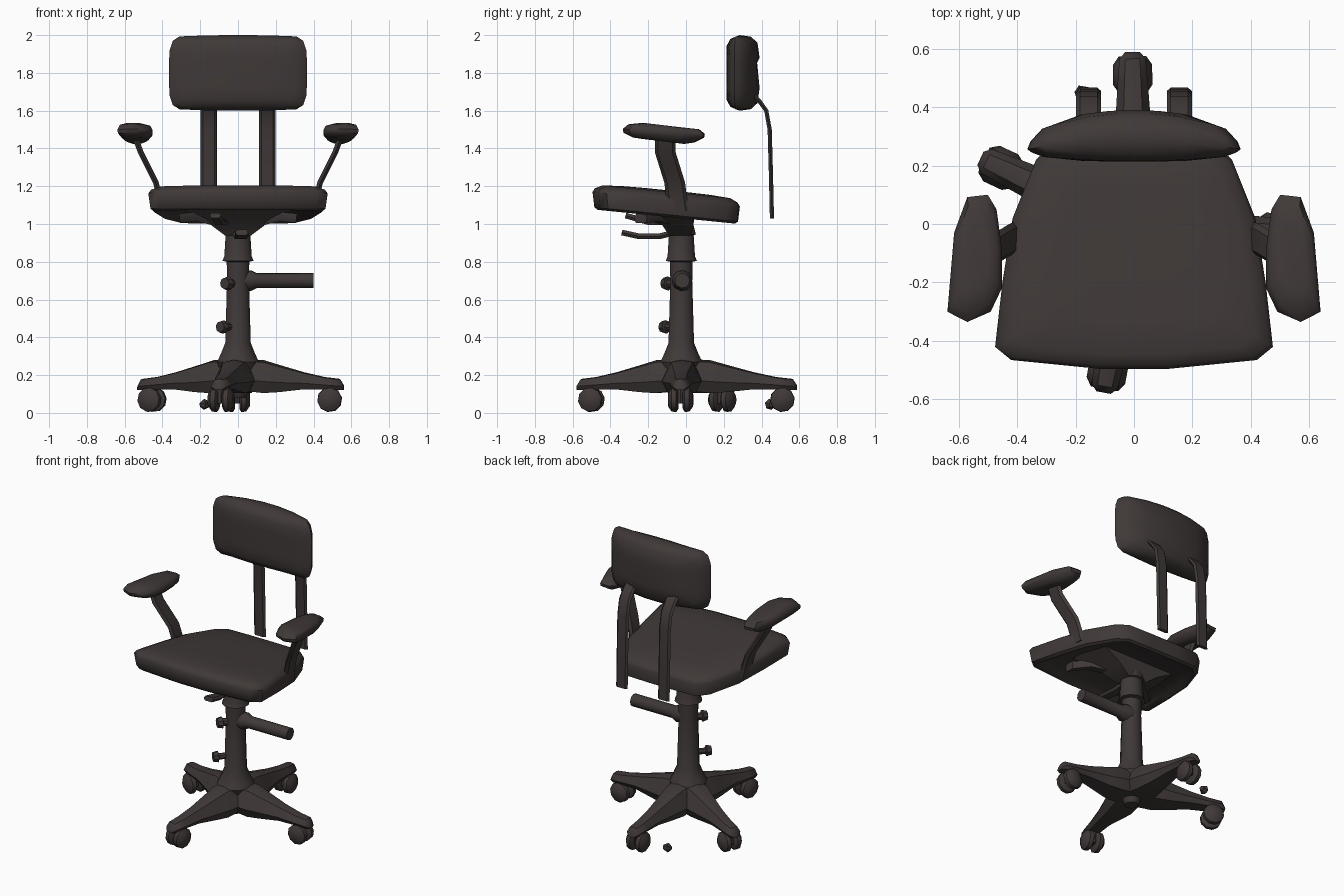
import bpy, bmesh, math
from mathutils import Vector

cube = bpy.data.objects.get("Cube")
if cube:
    bpy.data.objects.remove(cube, do_unlink=True)

COLOR = (0.05, 0.041, 0.039, 1)
charcoal = bpy.data.materials.new("charcoal")
charcoal.use_nodes = True
charcoal.diffuse_color = COLOR
bsdf = next(n for n in charcoal.node_tree.nodes if n.type == 'BSDF_PRINCIPLED')
bsdf.inputs["Base Color"].default_value = COLOR


def loft(name, rings, angle=40):
    """Skin a list of equal-length point rings and cap both ends."""
    bm = bmesh.new()
    loops = [[bm.verts.new(p) for p in ring] for ring in rings]
    n = len(loops[0])
    for a, b in zip(loops, loops[1:]):
        for i in range(n):
            j = (i + 1) % n
            bm.faces.new((a[i], a[j], b[j], b[i]))
    bm.faces.new(loops[0][::-1])
    bm.faces.new(loops[-1])
    bmesh.ops.recalc_face_normals(bm, faces=bm.faces)
    mesh = bpy.data.meshes.new(name)
    bm.to_mesh(mesh)
    bm.free()
    mesh.materials.append(charcoal)
    obj = bpy.data.objects.new(name, mesh)
    bpy.context.collection.objects.link(obj)
    bpy.ops.object.select_all(action='DESELECT')
    obj.select_set(True)
    bpy.context.view_layer.objects.active = obj
    bpy.ops.object.shade_smooth_by_angle(angle=math.radians(angle))
    return obj


def tube(name, start, axis, profile, sides=12):
    """Round part: profile is (distance along axis, radius) pairs."""
    axis = Vector(axis).normalized()
    u = axis.orthogonal().normalized()
    v = axis.cross(u)
    turns = [2 * math.pi * i / sides for i in range(sides)]
    return loft(name, [[Vector(start) + axis * d + (u * math.cos(t) + v * math.sin(t)) * r
                        for t in turns] for d, r in profile])


def strip(name, path, wide, width, thick):
    """Flat bar swept along a path, wide being its width direction."""
    pts = [Vector(p) for p in path]
    wide = Vector(wide)
    rings = []
    for i, p in enumerate(pts):
        tangent = pts[min(i + 1, len(pts) - 1)] - pts[max(i - 1, 0)]
        n = tangent.cross(wide).normalized() * thick / 2
        w = wide * width / 2
        rings.append([p - w * 0.7 - n, p + w * 0.7 - n, p + w, p + w * 0.7 + n,
                      p - w * 0.7 + n, p - w])
    return loft(name, rings)


# Seat cushion: trapezoid outline, tilted down to the back, recessed below
half = [(0.12, -0.495), (0.42, -0.465), (0.475, -0.42), (0.45, -0.2), (0.415, 0.02),
        (0.335, 0.22), (0.27, 0.28), (0.1, 0.285)]
outline = half + [(-x, y) for x, y in reversed(half)]


def seat_ring(scale, z):
    return [(x * scale, (y + 0.1) * scale - 0.1,
             z - 0.1 * ((y + 0.1) * scale + 0.35)) for x, y in outline]


loft("seat", [seat_ring(s, z) for s, z in (
    (0.78, 1.11), (0.86, 1.09), (0.93, 1.073), (0.975, 1.085), (1, 1.165),
    (0.97, 1.185), (0.87, 1.205), (0.6, 1.212), (0.25, 1.214))], 50)

# Backrest: rounded rectangle, bowed at the rear
quarter = [(0.365, 0.06), (0.362, 0.12), (0.345, 0.17), (0.31, 0.193), (0.18, 0.198), (0.06, 0.2)]
corner = quarter + [(-x, z) for x, z in reversed(quarter)]
corner += [(-x, -z) for x, z in corner]


def back_ring(scale, inset, y, bow):
    return [(x * scale, y - bow * (x * scale) ** 2, 1.8 + z * inset) for x, z in corner]


loft("backrest", [back_ring(*r) for r in (
    (0.5, 0.4, 0.213, -0.1), (0.85, 0.72, 0.215, -0.15), (0.96, 0.9, 0.235, -0.08),
    (1, 1, 0.285, 0.22), (0.97, 0.96, 0.345, 0.5), (0.86, 0.8, 0.38, 0.55),
    (0.5, 0.4, 0.39, 0.5))], 60)

# Mirrored parts: back struts, arm supports and arm pads
pad_plan = [(0.5, 0.1), (0.57, 0.092), (0.615, -0.03), (0.638, -0.3), (0.57, -0.335),
            (0.49, -0.3), (0.452, -0.22), (0.452, -0.08), (0.47, 0.05)]
for side, s in (("left", 1), ("right", -1)):
    strip(side + "_back_strut",
          [(s * 0.155, y, z) for y, z in ((0.34, 1.7), (0.385, 1.655), (0.425, 1.6),
                                          (0.443, 1.5), (0.45, 1.25), (0.455, 1.03))],
          (1, 0, 0), 0.085, 0.022)
    strip(side + "_arm_support",
          [(s * x, y, z) for x, y, z in ((0.545, -0.11, 1.46), (0.515, -0.11, 1.38),
                                         (0.475, -0.085, 1.3), (0.435, -0.06, 1.22),
                                         (0.415, -0.05, 1.14), (0.405, -0.04, 1.07))],
          (0, 1, 0), 0.11, 0.03)
    loft(side + "_arm_pad",
         [[(s * (0.545 + (x - 0.545) * k), -0.12 + (y + 0.12) * k, z - 0.06 * (y + 0.12))
           for x, y in pad_plan]
          for k, z in ((0.5, 1.437), (0.75, 1.445), (0.98, 1.47), (1, 1.49),
                       (0.86, 1.515), (0.5, 1.523))], 50)
    # Brackets beneath the seat
    strip(side + "_seat_bracket",
          [(s * 0.1, -0.08, 1.01), (s * 0.22, -0.16, 1.04), (s * 0.31, -0.24, 1.03)],
          (0, 1, 0), 0.07, 0.05)

# Tilt mechanism funnel beneath the seat
loft("tilt_mechanism", [[(x, y, z) for x, y in ((-w, f), (w, f), (w, b), (-w, b))]
                        for w, f, b, z in ((0.07, -0.09, 0.03, 0.94), (0.15, -0.13, 0.04, 1.0),
                                           (0.3, -0.22, 0.05, 1.08))])
strip("tilt_lever", [(0, -0.04, 0.96), (0.01, -0.14, 0.935), (0.02, -0.25, 0.935),
                     (0.02, -0.34, 0.955)], (1, 0, 0), 0.07, 0.03)
strip("height_lever", [(-0.06, -0.06, 1.01), (-0.1, -0.2, 1.01), (-0.12, -0.32, 1.045)],
      (1, 0, 0), 0.06, 0.03)

# Column with collars, side handle and knobs
tube("column", (0, -0.025, 0), (0, 0, 1),
     [(0.08, 0.04), (0.12, 0.06), (0.27, 0.115), (0.31, 0.095), (0.37, 0.07), (0.7, 0.06),
      (0.8, 0.062), (0.805, 0.085), (0.83, 0.075), (0.94, 0.068), (0.945, 0.08), (1.02, 0.06)])
tube("side_handle", (-0.03, -0.02, 0.7), (1, 0, 0),
     [(0, 0.05), (0.1, 0.055), (0.13, 0.04), (0.43, 0.04)], 10)
tube("upper_knob", (-0.02, -0.05, 0.685), (-0.6, -0.8, 0),
     [(0, 0.025), (0.05, 0.025), (0.055, 0.038), (0.085, 0.03)], 8)
tube("lower_knob", (-0.02, -0.04, 0.455), (-0.65, -0.75, 0),
     [(0, 0.02), (0.08, 0.02), (0.085, 0.036), (0.115, 0.03)], 8)

# Four-legged base with twin-wheel casters
legs = {"front": (-0.1, -0.555), "left": (0.54, -0.03), "back": (-0.005, 0.565),
        "right": (-0.505, 0.215)}
sections = [(0, 0.11, 0.12, 0.285), (0.25, 0.105, 0.105, 0.28), (0.4, 0.085, 0.11, 0.255),
            (0.65, 0.06, 0.125, 0.215), (0.85, 0.052, 0.125, 0.19), (1, 0.045, 0.12, 0.18),
            (1.04, 0.025, 0.12, 0.145)]
hub = Vector((0, -0.02, 0))
for name, (x, y) in legs.items():
    tip = Vector((x, y, 0))
    out = (tip - hub).normalized()
    across = Vector((-out.y, out.x, 0))
    loft(name + "_leg", [[hub + (tip - hub) * t + across * w * k + Vector((0, 0, lo + (hi - lo) * h))
                          for k, h in ((-0.7, 0), (0.7, 0), (1, 0.35), (0.55, 0.93), (0, 1),
                                       (-0.55, 0.93), (-1, 0.35))]
                         for t, w, lo, hi in sections], 45)
    centre = tip - out * 0.055 + Vector((0, 0, 0.07))
    tube(name + "_caster_stem", centre, (0, 0, 1), [(-0.02, 0.03), (0.08, 0.03)], 8)
    for label, s in (("a", 1), ("b", -1)):
        tube(name + "_caster_wheel_" + label, centre + across * s * 0.012, across * s,
             [(0, 0.05), (0.01, 0.066), (0.035, 0.064), (0.055, 0.035)], 10)

# Loose caster fragment on the floor
tube("caster_fragment", (-0.2, 0.44, 0.045), (1, 0.3, 0),
     [(0, 0.012), (0.02, 0.03), (0.05, 0.015)], 6)
